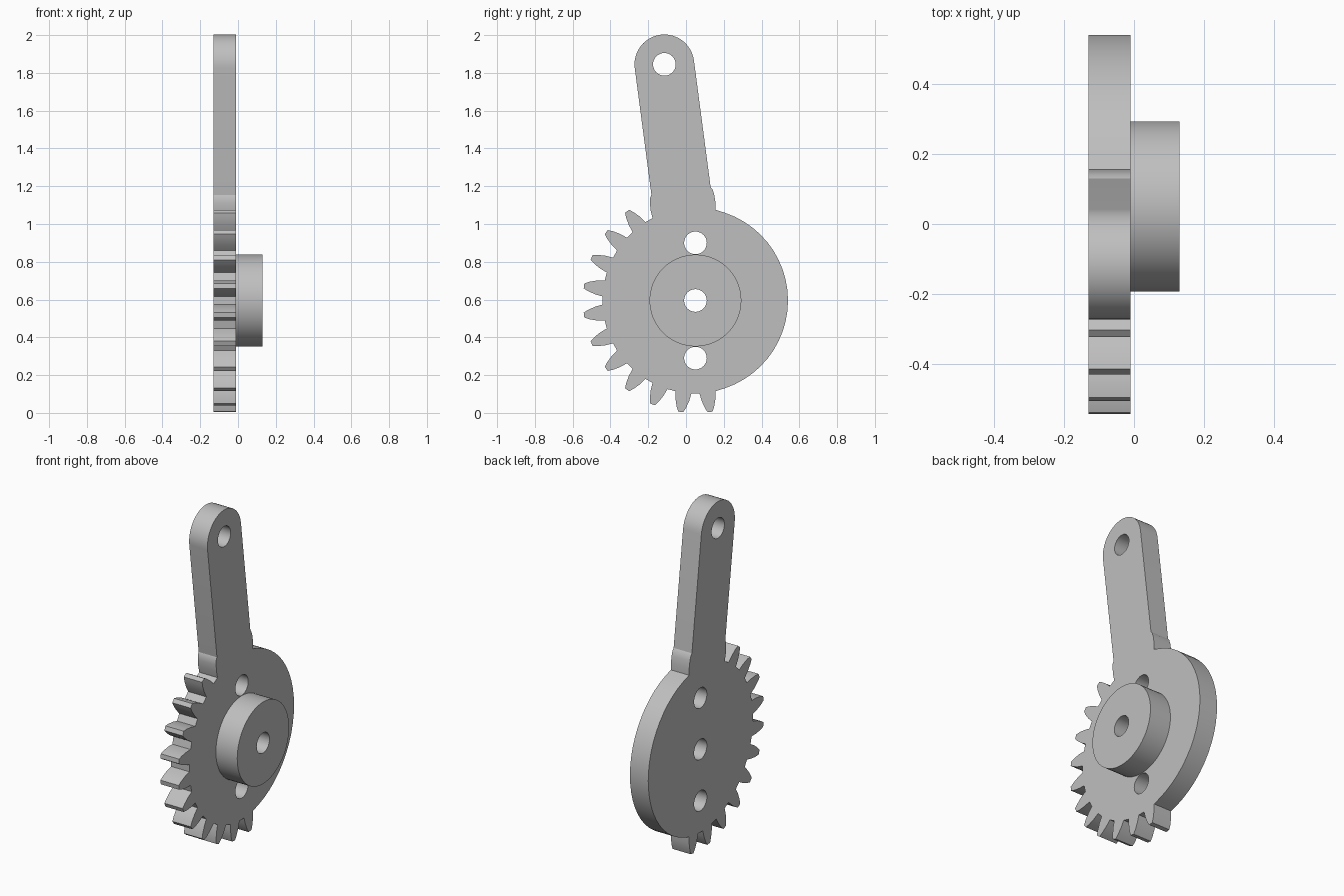
import bpy, bmesh
from math import sin, cos, radians, pi

if "Cube" in bpy.data.objects:
    bpy.data.objects.remove(bpy.data.objects["Cube"], do_unlink=True)

GY, GZ = 0.05, 0.595          # gear centre
ROOT = 0.49                   # gear body radius
PITCH = 15                    # degrees between teeth
LEAN = 97.5                   # arm direction
ARM_LEN, ARM_R, HOLE_R = 1.261, 0.158, 0.06
FLANK = [(0.49, 0.043), (0.53, 0.037), (0.57, 0.025), (0.595, 0.013)]

grey = bpy.data.materials.new("plain grey")
grey.use_nodes = True
colour = (0.52, 0.52, 0.52, 1)
grey.diffuse_color = colour
grey.node_tree.nodes["Principled BSDF"].inputs["Base Color"].default_value = colour


def polar(along, side, deg):
    """Point at a distance along a spoke and offset anticlockwise from it."""
    a = radians(deg)
    return (GY + along * cos(a) - side * sin(a), GZ + along * sin(a) + side * cos(a))


def circle(y, z, r, n=32):
    return [(y + r * cos(2 * pi * i / n), z + r * sin(2 * pi * i / n)) for i in range(n)]


def extruded_part(name, loops, x0, x1):
    """Fill the outline, leave the inner loops open, and extrude it along x."""
    curve = bpy.data.curves.new(name, 'CURVE')
    curve.dimensions = '2D'
    curve.fill_mode = 'BOTH'
    curve.extrude = (x1 - x0) / 2
    for loop in loops:
        spline = curve.splines.new('POLY')
        spline.points.add(len(loop) - 1)
        for point, (y, z) in zip(spline.points, loop):
            point.co = (y, z, 0, 1)
        spline.use_cyclic_u = True
    obj = bpy.data.objects.new(name, curve)
    bpy.context.collection.objects.link(obj)
    obj.rotation_euler = (pi / 2, 0, pi / 2)
    obj.location.x = (x0 + x1) / 2
    bpy.ops.object.select_all(action='DESELECT')
    obj.select_set(True)
    bpy.context.view_layer.objects.active = obj
    bpy.ops.object.convert(target='MESH')
    obj = bpy.context.object
    bm = bmesh.new()
    bm.from_mesh(obj.data)
    bmesh.ops.remove_doubles(bm, verts=bm.verts, dist=0.0001)
    bmesh.ops.recalc_face_normals(bm, faces=bm.faces)
    bm.to_mesh(obj.data)
    bm.free()
    obj.data.materials.clear()
    obj.data.materials.append(grey)
    bpy.ops.object.shade_smooth_by_angle(angle=radians(30))
    return obj


# Arm, rising out of the two teeth beside it
outline = [polar(r, -h, LEAN - PITCH) for r, h in FLANK]
outline.append(polar(0.585, -ARM_R, LEAN))
for i in range(25):
    a = pi * i / 24
    outline.append(polar(ARM_LEN + ARM_R * sin(a), -ARM_R * cos(a), LEAN))
outline.append(polar(0.585, ARM_R, LEAN))
outline += [polar(r, h, LEAN + PITCH) for r, h in reversed(FLANK)]

# Free teeth down the toothed side
for i in range(2, 13):
    spoke = LEAN + PITCH * i
    outline += [polar(r, -h, spoke) for r, h in FLANK]
    outline += [polar(r, h, spoke) for r, h in reversed(FLANK)]

# Plain round side
start, end = LEAN + PITCH * 12 + 5, LEAN - PITCH - 5 + 360
outline += [polar(ROOT, 0, start + (end - start) * i / 24) for i in range(1, 24)]

bore = circle(GY, GZ, HOLE_R)
holes = [bore] + [circle(GY, GZ + s * 0.305, HOLE_R) for s in (-1, 1)]
holes.append(circle(*polar(ARM_LEN, 0, LEAN), HOLE_R))

extruded_part("toothed_lever_plate", [outline] + holes, -0.13, -0.01)
extruded_part("hub", [circle(GY, GZ, 0.243, 64), bore], -0.01, 0.13)
